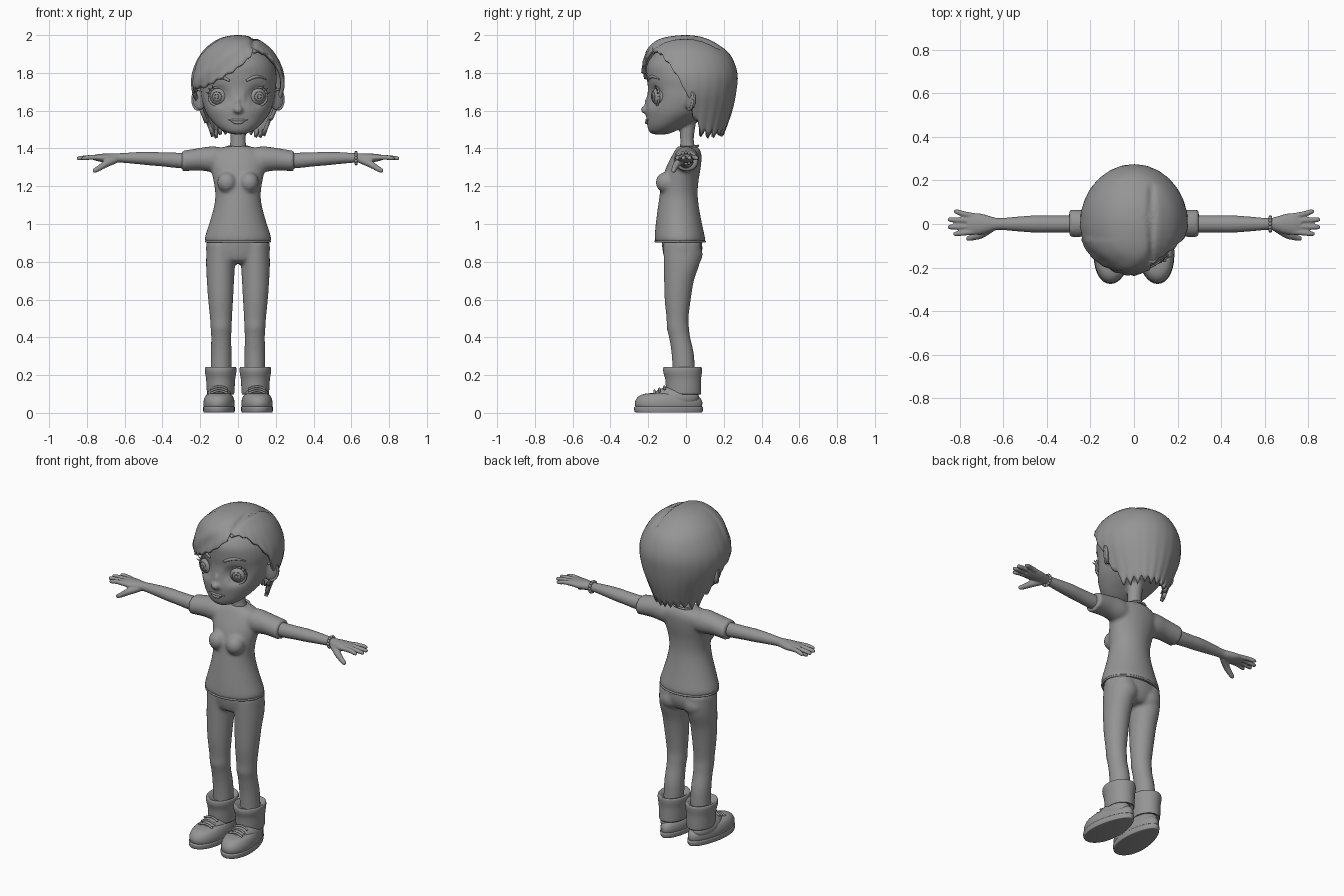
import bpy, bmesh, random
from math import sin, cos, pi, sqrt, exp, radians
from mathutils import Vector, Matrix

random.seed(4)
if "Cube" in bpy.data.objects:
    bpy.data.objects.remove(bpy.data.objects["Cube"])

clay = bpy.data.materials.new("grey_clay")
clay.use_nodes = True
clay.diffuse_color = (0.3, 0.3, 0.3, 1)
clay.node_tree.nodes["Principled BSDF"].inputs["Base Color"].default_value = clay.diffuse_color


def smooth_rows(rows, k=4):
    """Catmull-Rom resampling of a list of equal-length tuples."""
    out = []
    for i in range(len(rows) - 1):
        p0, p1, p2, p3 = (rows[max(0, min(len(rows) - 1, i + d))] for d in (-1, 0, 1, 2))
        for j in range(k):
            t = j / k
            out.append(tuple(b + .5 * t * (c - a + t * (2*a - 5*b + 4*c - d + t * (3*(b - c) + d - a)))
                             for a, b, c, d in zip(p0, p1, p2, p3)))
    return out + [tuple(rows[-1])]


def lookup(table, key):
    """Linear interpolation in rows sorted by their first column."""
    for a, b in zip(table, table[1:]):
        if key <= b[0]:
            t = max(0, (key - a[0]) / (b[0] - a[0]))
            return [p + (q - p) * t for p, q in zip(a[1:], b[1:])]
    return list(table[-1][1:])


def skin(bm, loops, cap=True):
    rings = [[bm.verts.new(p) for p in loop] for loop in loops]
    n = len(rings[0])
    for a, b in zip(rings, rings[1:]):
        for i in range(n):
            j = (i + 1) % n
            bm.faces.new((a[i], b[i], b[j], a[j]))
    bm.faces.new(rings[0])
    if cap:
        bm.faces.new(rings[-1][::-1])


def loft(bm, rows, axis="z", n=40):
    """Rows are centre x, y, z and two radii, stacked along z or x."""
    loops = []
    for x, y, z, u, v in smooth_rows(rows):
        ring = [(u * cos(2*pi*i/n), v * sin(2*pi*i/n)) for i in range(n)]
        loops.append([(x + a, y + b, z) if axis == "z" else (x, y + a, z + b) for a, b in ring])
    skin(bm, loops)


def body(bm, rows):
    """Rows are height, half width, front y and back y."""
    loft(bm, [(0, (f + b) / 2, z, w, (b - f) / 2) for z, w, f, b in rows])


def tube(bm, points, radii, n=10):
    rows = smooth_rows([(*p, r) for p, r in zip(points, radii)])
    pts = [Vector(r[:3]) for r in rows]
    loops = []
    for i, p in enumerate(pts):
        d = pts[min(i + 1, len(pts) - 1)] - pts[max(i - 1, 0)]
        q = d.to_track_quat("Z", "Y")
        loops.append([p + q @ Vector((cos(2*pi*k/n), sin(2*pi*k/n), 0)) * rows[i][3] for k in range(n)])
    skin(bm, loops)


def ball(bm, centre, size, turn=0):
    m = Matrix.Translation(centre) @ Matrix.Rotation(turn, 4, "Z") @ Matrix.Diagonal((*size, 1))
    bmesh.ops.create_uvsphere(bm, u_segments=28, v_segments=16, radius=1, matrix=m)


def finish(bm, name, side=1, voxel=0, smooth=3, fix=True):
    if side < 0:
        bmesh.ops.scale(bm, vec=(-1, 1, 1), verts=bm.verts)
    if fix:
        bmesh.ops.recalc_face_normals(bm, faces=bm.faces)
    mesh = bpy.data.meshes.new(name)
    bm.to_mesh(mesh)
    bm.free()
    mesh.materials.append(clay)
    mesh.polygons.foreach_set("use_smooth", [True] * len(mesh.polygons))
    ob = bpy.data.objects.new(name, mesh)
    bpy.context.collection.objects.link(ob)
    if voxel:
        mod = ob.modifiers.new("fuse", "REMESH")
        mod.mode, mod.voxel_size, mod.use_smooth_shade = "VOXEL", voxel, True
        mod = ob.modifiers.new("soften", "SMOOTH")
        mod.factor, mod.iterations = .5, smooth
    return ob


# Head with neck, nose and ears; the face is dented for the eyes
bm = bmesh.new()
body(bm, [(1.475, .03, -.175, -.1), (1.49, .075, -.195, -.06), (1.52, .115, -.205, 0),
          (1.56, .15, -.21, .08), (1.6, .174, -.213, .14), (1.66, .192, -.207, .18),
          (1.72, .2, -.202, .2), (1.78, .205, -.208, .21), (1.85, .19, -.205, .2),
          (1.92, .14, -.15, .15), (1.96, .06, -.08, .09)])
for v in bm.verts:
    if v.co.y < 0:
        d = ((abs(v.co.x) - .1) ** 2 + (v.co.z - 1.675) ** 2) / .05 ** 2
        v.co.y += .024 * exp(-d * d)
loft(bm, [(0, .015, 1.36, .065, .05), (0, .01, 1.4, .048, .042), (0, .005, 1.45, .04, .036),
          (0, .01, 1.55, .045, .045)])
ball(bm, (0, -.214, 1.605), (.026, .026, .021))
ball(bm, (0, -.2, 1.635), (.014, .02, .04))
for s in (-1, 1):
    ball(bm, (s * .018, -.207, 1.6), (.014, .015, .012))
    ball(bm, (s * .21, .022, 1.66), (.046, .015, .062), s * radians(38))
finish(bm, "head", voxel=.008)

# Eyes, lids, lashes, brows and ear rims
for side, word in ((1, "left"), (-1, "right")):
    centre = Vector((.098, -.13, 1.675))
    tilt = Matrix.Rotation(radians(18), 3, "Z")

    def on_eye(angle, rad, depth):
        return centre + tilt @ Vector((rad * cos(angle), -depth, rad * sin(angle)))

    bm = bmesh.new()
    ball(bm, centre, (.053, .053, .053))
    finish(bm, word + "_eyeball", side)
    bm = bmesh.new()
    for rad, depth in ((.026, .047), (.012, .052)):
        tube(bm, [on_eye(k * pi / 8, rad, depth) for k in range(17)], [.0022] * 17, 6)
    finish(bm, word + "_iris_ring", side)
    bm = bmesh.new()
    tube(bm, [on_eye(k * pi / 8, .049, .029) for k in range(17)], [.006] * 17)
    for k in range(3):
        a = radians(20 + 22 * k)
        tube(bm, [on_eye(a, .048, .032), on_eye(a, .058, .04), on_eye(a, .068, .041)], [.005, .003, .001], 6)
    finish(bm, word + "_eyelids", side)
    bm = bmesh.new()
    brow = [(.045, 1.758), (.08, 1.776), (.115, 1.78), (.15, 1.765)]
    tube(bm, [(x, -.207 * sqrt(1 - (x / .204) ** 2), z) for x, z in brow], [.006, .009, .007, .003])
    finish(bm, word + "_eyebrow", side)
    bm = bmesh.new()
    d = Vector((cos(radians(38)), sin(radians(38)), 0))
    tube(bm, [Vector((.212, .014, 1.66)) + d * .036 * cos(a) + Vector((0, 0, .053 * sin(a)))
              for a in (radians(-100 + 20 * k) for k in range(12))], [.007] * 12)
    finish(bm, word + "_ear_rim", side)

# Lips
bm = bmesh.new()
for drop, size, wide in ((0, .007, .052), (.013, .009, .04)):
    xs = [wide * k / 3 for k in range(-3, 4)]
    tube(bm, [(x, -.067 - .142 * sqrt(1 - (x / .15) ** 2), 1.55 - drop * (1 - (x / wide) ** 2)) for x in xs],
         [.002, size * .7, size, size * .9, size, size * .7, .002])
finish(bm, "lips")

# Hair shell: height of lower edge by angle, and half width, front and back by depth
edge = [(-64, 1.93), (-40, 1.91), (-25, 1.86), (-12, 1.79), (0, 1.7), (12, 1.57), (25, 1.505),
        (155, 1.505), (168, 1.57), (180, 1.68), (205, 1.72), (225, 1.73), (245, 1.77),
        (270, 1.83), (285, 1.88), (296, 1.93)]
shape = [(0, 0, 0, 0), (.015, .09, .12, .1), (.05, .15, .178, .17), (.1, .198, .212, .232),
         (.2, .243, .228, .272), (.3, .242, .215, .266), (.4, .205, .2, .245), (.5, .165, .18, .21),
         (.55, .15, .17, .19)]
shape = smooth_rows([(sqrt(d), *rest) for d, *rest in shape])
cols, rows = 108, 26
tooth = [random.uniform(.6, 1.1) for _ in range(cols)]
loops = []
for r in range(rows + 1):
    t = max(r / rows, .02)
    loop = []
    for c in range(cols):
        deg = -64 + 360 * c / cols
        low = lookup(edge, deg)[0]
        spike = (0, .5, 1, .5)[c % 4] * tooth[c // 4]
        low -= spike * (.05 if 8 < deg < 172 else .012)
        z = 2 - (2 - low) * (1 - cos(t * pi / 2)) / 1
        w, f, b = lookup(shape, sqrt(2 - z))
        a = radians(deg)
        x, y = w * cos(a), (b if sin(a) > 0 else f) * sin(a)
        grow = 1 + .025 * (spike - .5) * t ** 4
        if y < -.07 and x < .09:        # raised, swept fringe with strands
            grow += .025 + .012 * sin(26 * (x - 1.1 * z) * 2)
        if -.17 < y < .17 and z > 1.88:  # parting
            z -= .014 * exp(-((x - .08) / .013) ** 2)
        loop.append((x * grow, y * grow, z))
    loops.append(loop)
bm = bmesh.new()
skin(bm, loops, cap=False)
hair = finish(bm, "hair", fix=False)
mod = hair.modifiers.new("thickness", "SOLIDIFY")
mod.thickness, mod.offset = .02, -1

# Shirt: torso, bust and sleeves fused
bm = bmesh.new()
body(bm, [(.905, .172, -.162, .1), (.93, .175, -.166, .1), (1, .153, -.16, .085), (1.08, .13, -.15, .07),
          (1.15, .12, -.14, .062), (1.22, .128, -.13, .065), (1.3, .145, -.105, .078),
          (1.36, .15, -.075, .082), (1.395, .11, -.055, .072), (1.412, .06, -.04, .055)])
for s in (-1, 1):
    ball(bm, (s * .058, -.105, 1.22), (.052, .055, .055))
    loft(bm, [(s * x, .003, z, ry, rz) for x, z, ry, rz in
              ((.06, 1.34, .06, .06), (.13, 1.343, .066, .068), (.2, 1.343, .062, .06),
               (.28, 1.335, .063, .055), (.297, 1.333, .063, .056))], "x")
finish(bm, "shirt", voxel=.01)

# Collar and hem bands
bm = bmesh.new()
ring = [2 * pi * k / 24 for k in range(25)]
tube(bm, [(.062 * cos(a), .008 + .055 * sin(a), 1.402 + .012 * sin(a)) for a in ring], [.006] * 25)
finish(bm, "collar")
bm = bmesh.new()
tube(bm, [(.17 * cos(a), -.031 + .13 * sin(a), .908) for a in ring], [.006] * 25)
finish(bm, "shirt_hem")

# Trousers
bm = bmesh.new()
body(bm, [(.96, .145, -.13, .07), (.9, .167, -.128, .085), (.85, .168, -.122, .085), (.81, .15, -.11, .07),
          (.79, .1, -.08, .05)])
for s in (-1, 1):
    loft(bm, [(s * x, y, z, rx, ry) for z, x, y, rx, ry in
              ((.9, .088, -.02, .077, .1), (.8, .092, -.022, .077, .096), (.7, .093, -.037, .072, .079),
               (.6, .092, -.044, .066, .069), (.5, .09, -.045, .058, .058), (.45, .089, -.043, .056, .059),
               (.4, .089, -.034, .053, .056), (.3, .089, -.016, .055, .059), (.12, .09, -.008, .055, .06))])
    ball(bm, (s * .078, .018, .84), (.075, .07, .07))
finish(bm, "trousers", voxel=.01)

for side, word in ((1, "left"), (-1, "right")):
    # Turned-up trouser cuff
    bm = bmesh.new()
    loft(bm, [(.092, y, z, rx, ry) for z, y, rx, ry in
              ((.12, -.01, .055, .075), (.098, -.012, .07, .09), (.13, -.013, .074, .093), (.18, -.015, .077, .095),
               (.215, -.018, .083, .102), (.236, -.018, .083, .102), (.243, -.018, .075, .094),
               (.225, -.016, .054, .062))])
    finish(bm, word + "_cuff", side)

    # Shoe: sole, upper with instep, and laces
    def shoe_ring(z, k):
        ring = []
        for i in range(40):
            a = 2 * pi * i / 40
            y = .183 * k * sin(a)
            ring.append((.099 - .05 * y + .083 * k * cos(a) * (1 - .17 * sin(a)), -.092 + y, z))
        return ring

    for part, levels in (("sole", ((.002, .93), (.006, .98), (.027, 1), (.033, .97))),
                         ("shoe", ((.025, .93), (.04, .97), (.06, .97), (.08, .91), (.095, .8), (.103, .62), (.106, .3)))):
        bm = bmesh.new()
        skin(bm, [shoe_ring(z, k) for z, k in smooth_rows(levels)])
        if part == "shoe":
            ball(bm, (.1, -.055, .08), (.068, .125, .062))
        finish(bm, word + "_" + part, side)
    bm = bmesh.new()
    for k in range(3):
        y, z = -.115 - .026 * k, .139 - .011 * k
        tube(bm, [(.1 + x, y, z - 7 * x * x) for x in (-.045, -.022, 0, .022, .045)], [.006] * 5)
    finish(bm, word + "_laces", side)

    # Arm, palm, fingers and thumb fused
    bm = bmesh.new()
    loft(bm, [(x, 0, z, ry, rz) for x, z, ry, rz in
              ((.2, 1.335, .04, .04), (.3, 1.336, .04, .041), (.4, 1.342, .039, .037), (.46, 1.346, .039, .036),
               (.54, 1.349, .033, .031), (.62, 1.35, .027, .025), (.66, 1.349, .036, .025),
               (.7, 1.349, .047, .024), (.74, 1.351, .05, .019), (.765, 1.352, .043, .013))], "x")
    for y, spread, tip in ((-.036, -.045, .825), (-.012, -.014, .85), (.013, .02, .85), (.036, .056, .822)):
        tube(bm, [(.73, y, 1.351), (.78, (y + spread) / 2, 1.353), (tip - .01, spread, 1.348), (tip + .004, spread, 1.347)],
             [.014, .013, .0115, .006])
    tube(bm, [(.65, -.015, 1.34), (.7, -.047, 1.318), (.735, -.06, 1.296), (.76, -.066, 1.282), (.768, -.067, 1.278)],
         [.02, .019, .015, .012, .006])
    finish(bm, word + "_arm", side, .005, 2)

# Bead bracelet on the left wrist
bm = bmesh.new()
for k in range(12):
    a = k * pi / 6
    ball(bm, (.625, .031 * cos(a), 1.349 + .03 * sin(a)), (.0085,) * 3)
finish(bm, "bracelet")
